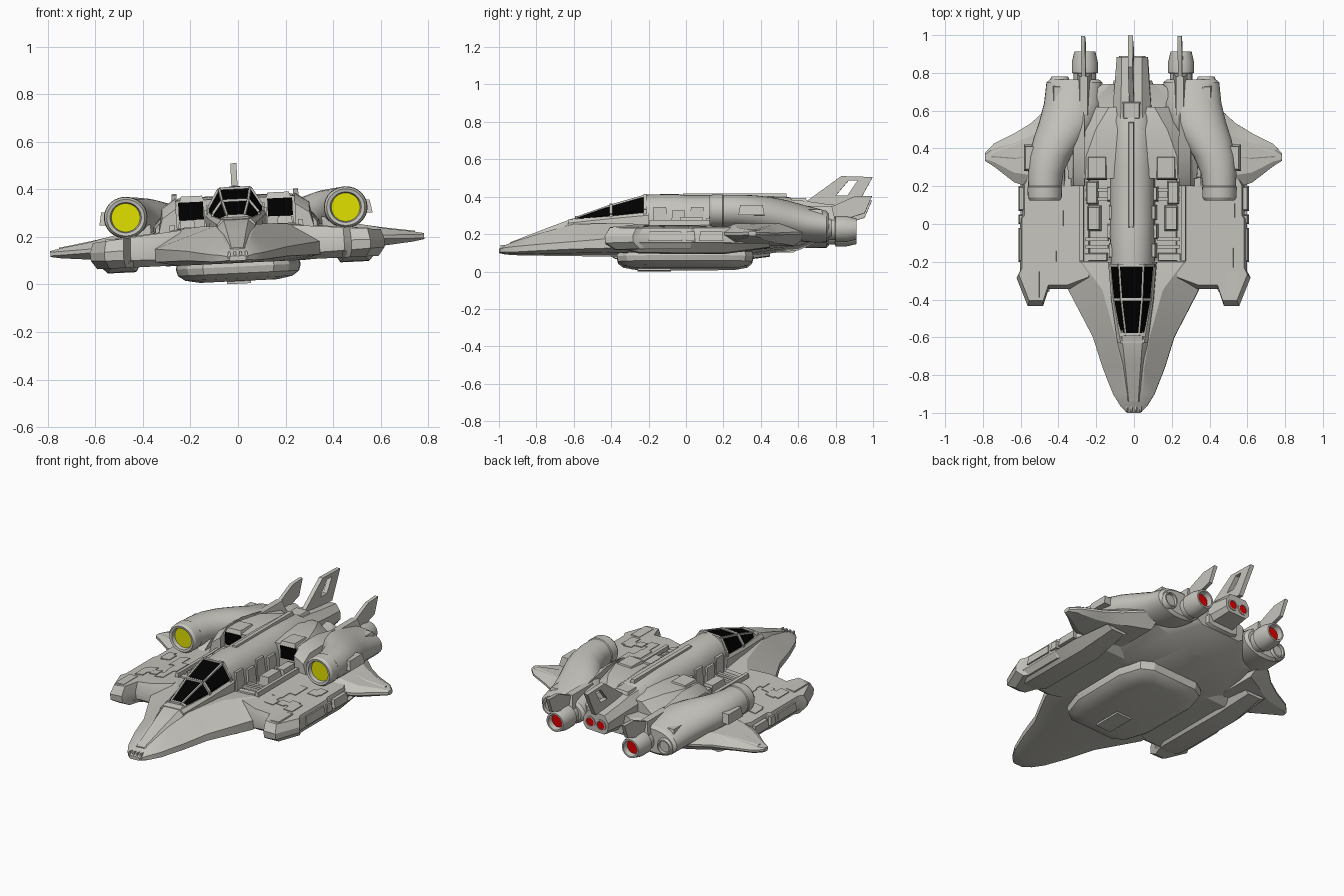
import bpy, bmesh, math, random
from mathutils import Matrix, Vector

random.seed(4)
# the whole ship is banked slightly about its long axis
ROLL = Matrix.Translation((0, 0, 0.1)) @ Matrix.Rotation(-0.048, 4, 'Y') @ Matrix.Translation((0, 0, -0.1))


def material(name, rgb):
    m = bpy.data.materials.new(name)
    m.diffuse_color = (*rgb, 1)
    return m


GREY = material("hull grey", (0.56, 0.55, 0.505))
BLACK = material("glass black", (0.0, 0.0, 0.0))
YELLOW = material("intake yellow", (0.75, 0.75, 0.0))
RED = material("exhaust red", (0.75, 0.0, 0.0))


def loft(name, rings, mat=GREY, mirror=False, closed=False, end_mat=None):
    """Skin a list of equal-length point rings; the last cap may have its own colour."""
    bm = bmesh.new()
    vs = [[bm.verts.new(p) for p in r] for r in rings]
    n = len(vs[0])
    pairs = list(zip(vs, vs[1:])) + ([(vs[-1], vs[0])] if closed else [])
    for a, b in pairs:
        for i in range(n):
            bm.faces.new((a[i], a[(i + 1) % n], b[(i + 1) % n], b[i]))
    if not closed:
        bm.faces.new(vs[0][::-1])
        bm.faces.new(vs[-1]).material_index = 1 if end_mat else 0
    bmesh.ops.recalc_face_normals(bm, faces=bm.faces)
    me = bpy.data.meshes.new(name)
    bm.to_mesh(me)
    bm.free()
    me.materials.append(mat)
    if end_mat:
        me.materials.append(end_mat)
    ob = bpy.data.objects.new(name, me)
    bpy.context.collection.objects.link(ob)
    ob.matrix_world = ROLL
    if mirror:
        ob.modifiers.new("mirror", 'MIRROR').use_clip = False
    return ob


def sec(y, we, zb, wb, z0, z1, wt, zt):
    """Eight-sided symmetric hull section: edge, bottom and top half-widths and heights."""
    h = [(wb, zb), (we, z0), (we, z1), (wt, zt)]
    return [(x, y, z) for x, z in h] + [(-x, y, z) for x, z in h[::-1]]


def hull(name, sections, **kw):
    return loft(name, [sec(*s) for s in sections], **kw)


def box(name, x, y, z, mirror=True, taper=0.0, mat=GREY):
    def ring(h, t):
        return [(x[0] + t, y[0] + t, h), (x[1] - t, y[0] + t, h), (x[1] - t, y[1] - t, h), (x[0] + t, y[1] - t, h)]
    return loft(name, [ring(z[0], 0), ring(z[1], taper)], mat, mirror)


def circle(x, y, z, rx, rz=None, n=28):
    rz = rz or rx
    return [(x + rx * math.cos(a), y, z + rz * math.sin(a)) for a in (2 * math.pi * i / n for i in range(n))]


def bar(name, a, b, r=0.006, mirror=True):
    a, b = Vector(a), Vector(b)
    q = (b - a).to_track_quat('Z', 'Y')
    offs = [q @ Vector(o) for o in ((r, r, 0), (-r, r, 0), (-r, -r, 0), (r, -r, 0))]
    return loft(name, [[a + o for o in offs], [b + o for o in offs]], mirror=mirror)


# main hull and nose
hull("main_hull", [
    (-1.0, .035, .10, .03, .104, .116, .025, .12), (-.965, .07, .093, .05, .10, .125, .04, .14),
    (-.9, .11, .09, .07, .10, .13, .05, .165), (-.76, .165, .09, .12, .105, .14, .06, .208),
    (-.6, .215, .09, .16, .11, .15, .09, .25), (-.35, .345, .09, .25, .11, .165, .16, .25),
    (-.2, .36, .09, .28, .11, .19, .27, .24), (-.19, .36, .09, .28, .11, .19, .27, .215),
    (.24, .40, .09, .30, .12, .21, .28, .215), (.25, .40, .09, .30, .12, .22, .28, .25),
    (.6, .34, .125, .25, .15, .25, .25, .28), (.74, .16, .18, .13, .2, .28, .12, .30)])
hull("nose_ridge", [
    (-.94, .035, .11, .035, .12, .145, .025, .155), (-.74, .06, .15, .06, .16, .205, .042, .232),
    (-.6, .085, .15, .085, .16, .255, .055, .283), (-.56, .085, .15, .085, .16, .255, .055, .285)])
for x in (.012, .036):
    box("nose_tooth", (x - .008, x + .008), (-.995, -.93), (.11, .14), taper=.004)

# canopy glass, sill and frame
hull("canopy_sill", [
    (-.63, .08, .2, .08, .21, .255, .062, .275), (-.4, .112, .2, .112, .21, .278, .10, .292),
    (-.2, .128, .2, .128, .21, .295, .115, .312)])
ARCH = [(-.585, .062, .275, .287), (-.4, .095, .30, .352), (-.22, .112, .325, .403)]
hull("canopy_glass", [(y, w, .23, w, .24, zs, w * .58, zt) for y, w, zs, zt in ARCH], mat=BLACK)
for (y, w, s, t), (y2, w2, s2, t2) in zip(ARCH, ARCH[1:]):
    bar("canopy_rail", (w * .58, y, t), (w2 * .58, y2, t2), .005)
for y, w, s, t in ARCH:
    bar("canopy_hoop_side", (w, y, s - .04), (w, y, s), .008)
    bar("canopy_hoop_corner", (w, y, s), (w * .58, y, t), .008)
    bar("canopy_hoop_top", (-w * .58, y, t), (w * .58, y, t), .008, False)


# rounded spine behind the cockpit, running into the tail
def arch(y, w, zb, zt):
    side = [(w * math.cos(a), y, zb + (zt - zb) * math.sin(a) ** .8) for a in (math.pi * i / 12 for i in range(13))]
    return [(w, y, zb - .06)] + side + [(-w, y, zb - .06)]


loft("spine", [arch(-.22, .115, .27, .412), arch(-.05, .12, .27, .415), arch(.0, .12, .27, .408),
               arch(.3, .12, .27, .408), arch(.55, .115, .27, .398), arch(.64, .10, .27, .36)])
hull("tail_block", [
    (.5, .10, .2, .08, .24, .33, .06, .385), (.64, .10, .2, .07, .24, .33, .055, .375),
    (.74, .092, .215, .07, .25, .32, .055, .36), (.885, .082, .23, .06, .255, .305, .055, .345)])
loft("tail_exhaust", [circle(.036, .87, .28, .034, n=16), circle(.036, .89, .28, .034, n=16),
                      circle(.036, .89, .28, .026, n=16), circle(.036, .886, .28, .025, n=16)],
     mirror=True, end_mat=RED)
box("spine_rail", (-.016, .016), (-.02, .54), (.39, .418), False, .004)
box("spine_hatch", (-.06, .06), (.54, .66), (.34, .392), False, .02)
for i, y in enumerate((-.18, -.08, .02, .12)):
    box("spine_side_unit", (.10, .128 + .008 * (i % 2)), (y, y + .08), (.21, .34 - .02 * (i % 2)), taper=.006)

# equipment bays beside the spine
box("bay_wall", (.255, .285), (-.2, .26), (.2, .262), taper=.005)
box("bay_front_step", (.13, .26), (-.2, -.15), (.2, .245), taper=.008)
box("bay_machine", (.165, .245), (-.04, .1), (.2, .28), taper=.012)
box("bay_machine_back", (.18, .25), (.1, .23), (.2, .275), taper=.01)
for y in (-.12, -.08, .13, .18):
    bar("bay_pipe", (.13, y, .24), (.25, y, .24), .009)

# shoulders with dark bay windows
hull("shoulder", [
    (.24, .34, .18, .3, .2, .25, .245, .362), (.36, .35, .18, .3, .2, .26, .24, .372),
    (.5, .28, .18, .25, .2, .29, .19, .375), (.62, .2, .2, .18, .22, .29, .12, .35)])
box("bay_window", (.135, .24), (.232, .24), (.28, .355), mat=BLACK)
box("shoulder_roof", (.13, .235), (.235, .36), (.355, .38), taper=.008)
loft("shoulder_brace", [[(x, y, z) for x, z in ((.25, .22), (.33, .22), (.31, zt - .04), (.25, zt))]
                        for y, zt in ((.2, .33), (.27, .372), (.42, .375), (.6, .34))], mirror=True)

# side plates with forward prongs
PLAN = [(.22, -.30), (.34, -.345), (.45, -.345), (.48, -.435), (.56, -.435), (.62, -.285), (.602, -.25),
        (.602, .03), (.588, .05), (.588, .22), (.54, .32), (.22, .32)]


def plan_ring(s, z, slope):
    return [(.42 + (x - .42) * s, -.02 + (y + .02) * s, z - slope * (x - .3)) for x, y in PLAN]


loft("side_plate", [plan_ring(.86, .092, 0), plan_ring(.99, .118, -.03), plan_ring(1, .17, .03),
                    plan_ring(.93, .232, .09)], mirror=True)
loft("under_bulge", [[(x, y, z) for x, z in ((.5 - w, .12), (.5 - w * .7, zb), (.5 + w * .5, zb), (.5 + w, .125))]
                     for y, w, zb in ((-.36, .05, .105), (-.25, .1, .075), (.2, .1, .072), (.45, .07, .105))],
     mirror=True)
box("prong_cap", (.485, .565), (-.40, -.24), (.16, .216), taper=.012)
for y0, y1 in ((-.2, -.02), (0, .05), (.07, .2)):
    box("edge_panel", (.57, .61), (y0, y1), (.135, .185), taper=.006)

# thin panels following the slope of the side plates
for i in range(9):
    x, y = random.uniform(.31, .50), random.uniform(-.26, .08)
    w, l = random.uniform(.03, .07), random.uniform(.05, .13)
    h = [(q, .232 - .09 * (q - .3)) for q in (x, x + w)]
    loft("deck_panel", [[(h[0][0], y, h[0][1] + d), (h[1][0], y, h[1][1] + d), (h[1][0], y + l, h[1][1] + d),
                         (h[0][0], y + l, h[0][1] + d)] for d in (-.02, .004)], mirror=True)


# outer wings
def wing_ring(x, y0, y1, z0, z1):
    c, d = (y0 + y1) / 2, (y1 - y0) / 2
    m = (z0 + z1) / 2
    return [(x, y0, m - .008), (x, c - d * .6, z0), (x, c + d * .6, z0), (x, y1, m - .006),
            (x, y1, m + .006), (x, c + d * .6, z1), (x, c - d * .6, z1), (x, y0, m + .008)]


loft("wing", [wing_ring(.36, .16, .68, .12, .27), wing_ring(.47, .18, .6, .125, .24),
              wing_ring(.54, .19, .535, .13, .225), wing_ring(.63, .22, .48, .135, .205),
              wing_ring(.74, .305, .425, .145, .188), wing_ring(.787, .335, .375, .153, .178)], mirror=True)
loft("wing_ridge", [[(x, y0, z), (x, y1, z), (x, y1 - .02, z + .012), (x, y0 + .02, z + .012)]
                    for x, y0, y1, z in ((.5, .34, .5, .22), (.62, .33, .44, .198), (.75, .34, .395, .178))],
     mirror=True)

# engine nacelles that sweep inward toward the tail
loft("nacelle", [circle(*c) for c in (
    (.31, .765, .225, .13, .07), (.31, .75, .225, .148, .085), (.315, .64, .24, .155, .098),
    (.345, .54, .262, .15, .102), (.39, .45, .28, .135, .1), (.435, .36, .295, .11, .092),
    (.458, .27, .302, .094, .086), (.463, .2, .303, .088, .084), (.463, .195, .303, .092, .088),
    (.463, .14, .303, .09, .086), (.463, .125, .303, .08, .077), (.463, .128, .303, .066, .064),
    (.463, .15, .303, .06, .06))], mirror=True, end_mat=YELLOW)
box("nacelle_side_box", (.5, .575), (.28, .42), (.275, .33), taper=.01)
box("nacelle_tail_panel", (.36, .43), (.60, .74), (.25, .312), taper=.015)
box("fin_base", (.215, .295), (.56, .8), (.25, .338), taper=.02)


# exhaust nozzles
def nozzle(name, x, z, y0, y1, r):
    prof = [(y0, r * .9), (y0 + (y1 - y0) * .4, r * .9), (y0 + (y1 - y0) * .42, r * 1.05),
            (y0 + (y1 - y0) * .7, r * 1.05), (y1, r * .85), (y1, r * .7), (y1 - .03, r * .6)]
    loft(name, [circle(x, y, z, q, n=24) for y, q in prof], mirror=True, end_mat=RED)


nozzle("main_nozzle", .255, .215, .72, .912, .066)
nozzle("outer_nozzle", .388, .215, .70, .78, .052)

# tail fins: a slotted centre fin and two side fins
OUTER = [(.63, .365), (.83, .51), (.998, .505), (.91, .345)]
INNER = [(.80, .405), (.87, .487), (.918, .487), (.862, .405)]
t = .013
loft("centre_fin", [[(-t, *o), (t, *o), (t, *i), (-t, *i)] for o, i in zip(OUTER, INNER)], closed=True)
FIN = [(.62, .30), (.78, .335), (.90, .388), (.995, .392), (.955, .30), (.86, .27)]
loft("side_fin", [[(x, y, z) for y, z in FIN] for x in (.245, .267)], mirror=True)


# belly pod
def pod_ring(s, z):
    pts = [(.15, -.37), (.215, -.32), (.26, -.18), (.263, .18), (.22, .32), (.15, .36)]
    pts += [(-x, y) for x, y in pts[::-1]]
    return [(x * s, y * (s + .5) / 1.5, z) for x, y in pts]


loft("belly_pod", [pod_ring(.97, .105), pod_ring(1, .075), pod_ring(.97, .047), pod_ring(.86, .026),
                   pod_ring(.62, .014)])
box("belly_keel", (-.05, .05), (-.26, -.08), (.003, .03), False, .0)
hull("rear_belly", [(.3, .2, .085, .14, .1, .15, .14, .2), (.55, .16, .12, .1, .14, .18, .1, .22),
                    (.76, .1, .19, .06, .2, .25, .05, .27)])

# smooth rounded parts, keep hard edges
bpy.ops.object.select_all(action='SELECT')
bpy.context.view_layer.objects.active = bpy.context.scene.objects[0]
bpy.ops.object.shade_smooth_by_angle(angle=math.radians(28))
